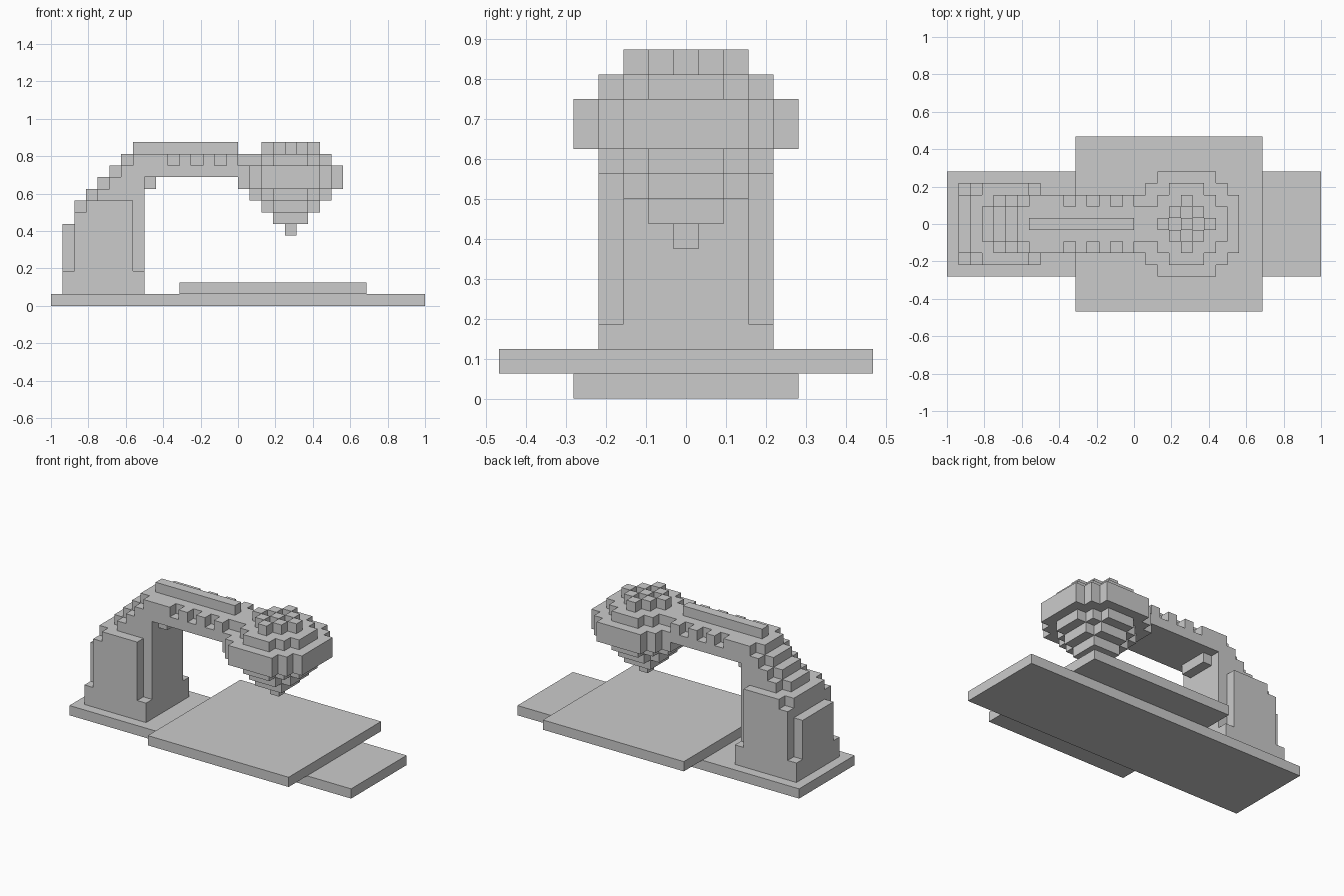
import bpy, bmesh
from mathutils import Vector

if "Cube" in bpy.data.objects:
    bpy.data.objects.remove(bpy.data.objects["Cube"])

U = 1 / 16          # block size
cells = {}          # block position -> part name


def box(part, x0, x1, half, z0, z1):
    """Fill blocks x0..x1, z0..z1, symmetric in y (rows -half..half)."""
    for i in range(x0, x1):
        for j in range(-half, half + 1):
            for k in range(z0, z1):
                cells.setdefault((i, j, k), part)


def disc(part, r, z0, z1, reach):
    """Stepped round layer centred at x = 4; reach[d] is the half length of row |y| = d."""
    for d in range(r + 1):
        for j in (-d, d):
            for i in range(4 - reach[d], 5 + reach[d]):
                for k in range(z0, z1):
                    cells.setdefault((i, j, k), part)


# base slab and work plate
box("base", -16, 16, 4, 0, 1)
box("work_plate", -5, 11, 7, 1, 2)

# column: full foot, corners cut above it, stepped back
box("column", -15, -8, 3, 1, 3)
box("column", -15, -8, 2, 3, 7)
box("column", -14, -8, 2, 7, 9)
box("column", -14, -9, 3, 3, 8)
box("column", -13, -9, 3, 8, 9)

# curved shoulder: narrow core runs one block ahead of the sides
for n, (core_end, side_end) in enumerate([(-8, -8), (-7, -8), (0, 0)]):
    box("arm", -13 + n, core_end, 1, 9 + n, 10 + n)
    box("arm", -12 + n, side_end, 2, 9 + n, 10 + n)

# top layer of the arm with notched edges, neck and central rib
box("arm", -10, 2, 1, 12, 13)
for a, b in [(-9, -6), (-5, -4), (-3, -2), (-1, 0)]:
    box("arm", a, b, 2, 12, 13)
box("arm_rib", -9, 0, 0, 13, 14)

# head: stacked stepped discs tapering to a tip
disc("head", 4, 10, 12, [4, 4, 4, 3, 2])
for z in (9, 12):
    disc("head", 3, z, z + 1, [3, 3, 2, 1])
disc("head", 2, 8, 9, [2, 2, 1])
disc("head", 1, 7, 8, [1, 1])
disc("head_tip", 0, 6, 7, [0])

# checkered studs on top of the head
for i in range(-2, 3):
    for j in range(-2, 3):
        if (i + j) % 2 == 0 and abs(i) + abs(j) <= 2:
            cells[(4 + i, j, 13)] = "head_studs"


def build(part):
    """Make one object from the outer block faces of a part."""
    bm = bmesh.new()
    for c in [c for c, p in cells.items() if p == part]:
        for axis in range(3):
            for s in (0, 1):
                n = list(c)
                n[axis] += 2 * s - 1
                if tuple(n) in cells:
                    continue
                a, b = (axis + 1) % 3, (axis + 2) % 3
                loop = [(0, 0), (1, 0), (1, 1), (0, 1)]
                verts = []
                for da, db in (loop if s else loop[::-1]):
                    v = Vector(c)
                    v[axis] += s
                    v[a] += da
                    v[b] += db
                    v.y -= 0.5
                    verts.append(bm.verts.new(v * U))
                bm.faces.new(verts)
    bmesh.ops.remove_doubles(bm, verts=bm.verts, dist=U / 50)
    bmesh.ops.dissolve_limit(bm, angle_limit=0.02, verts=bm.verts, edges=bm.edges)
    mesh = bpy.data.meshes.new(part)
    bm.to_mesh(mesh)
    bm.free()
    bpy.context.collection.objects.link(bpy.data.objects.new(part, mesh))


for part in sorted(set(cells.values())):
    build(part)
